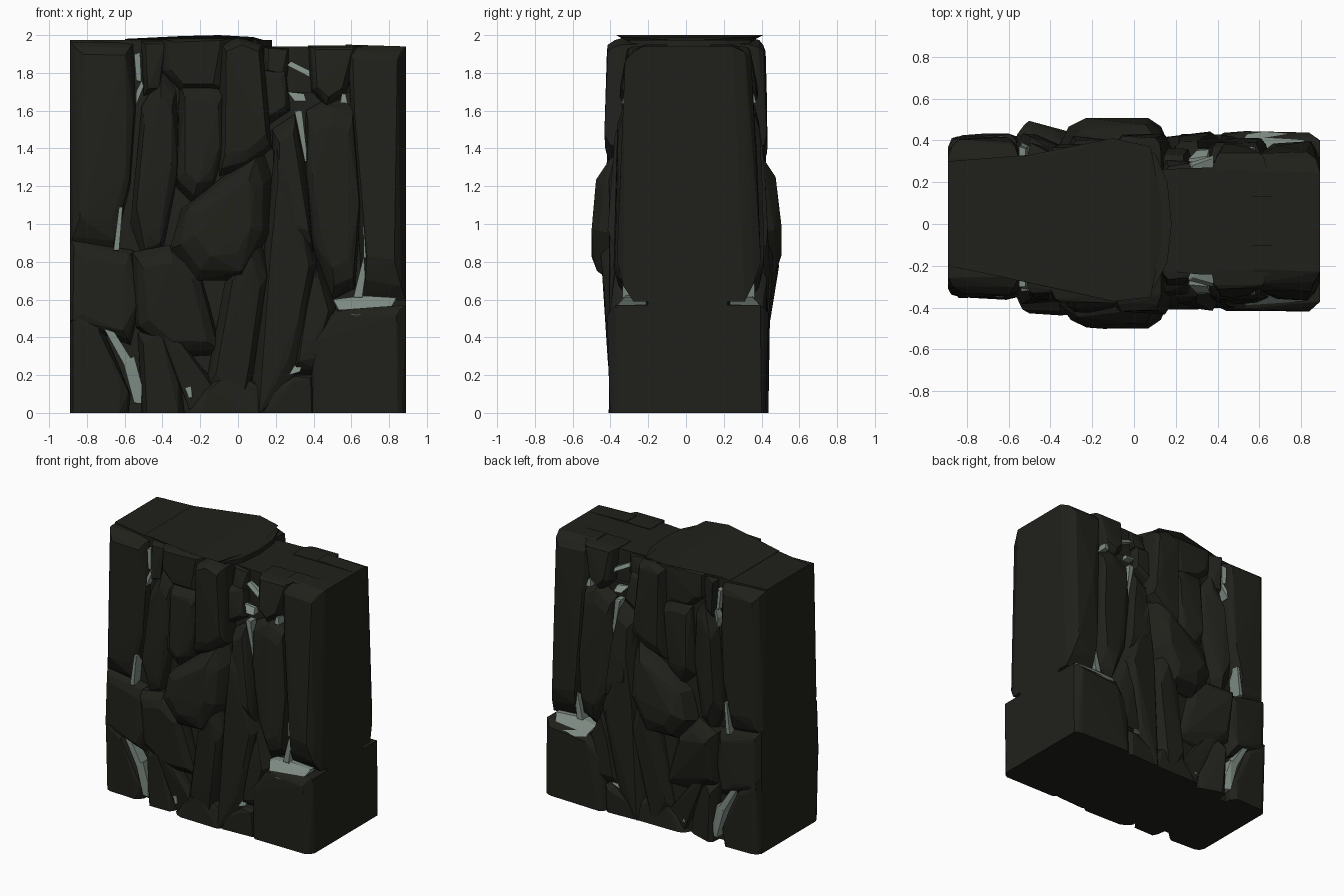
import bpy, bmesh, random
from mathutils import Vector

if "Cube" in bpy.data.objects:
    bpy.data.objects.remove(bpy.data.objects["Cube"])

random.seed(4)


def material(name, col):
    m = bpy.data.materials.new(name)
    m.diffuse_color = (*col, 1)
    m.use_nodes = True
    m.node_tree.nodes["Principled BSDF"].inputs["Base Color"].default_value = m.diffuse_color
    return m


DARK = material("dark_stone", (0.0145, 0.015, 0.011))
PALE = material("pale_seam", (0.21, 0.26, 0.23))
pieces = bpy.data.collections.new("stone_pieces")
bpy.context.scene.collection.children.link(pieces)


def hull_object(name, pts, mat, coll=pieces):
    bm = bmesh.new()
    for p in pts:
        bm.verts.new(p)
    bmesh.ops.convex_hull(bm, input=bm.verts[:])
    bmesh.ops.delete(bm, geom=[v for v in bm.verts if not v.link_faces], context='VERTS')
    bmesh.ops.recalc_face_normals(bm, faces=bm.faces[:])
    me = bpy.data.meshes.new(name)
    bm.to_mesh(me)
    bm.free()
    me.materials.append(mat)
    ob = bpy.data.objects.new(name, me)
    coll.objects.link(ob)
    return ob


def clamp(v):
    return max(0.0, min(1.0, v))


def rock(name, outline, low, high, edge=0.08, inset=0.3, mat=DARK, jit=0.01):
    """Chiselled convex block from an (x, z) outline; low/high = depth at its bottom and top.
    It is made on the front face and repeated on the slightly fuller back face."""
    n = len(outline)
    cx = sum(p[0] for p in outline) / n
    cz = sum(p[1] for p in outline) / n
    z0 = min(p[1] for p in outline)
    z1 = max(p[1] for p in outline)
    j = lambda: random.uniform(-jit, jit)
    for side in ("front", "back"):
        pts = []
        for x, z in outline:
            for k, drop in ((0, None), (0, edge), (inset * 0.4, edge * 0.35), (inset, 0)):
                px = x + (cx - x) * k + (j() if k else 0)
                # stay on the ground, and round the top edge only slightly
                kz = 0 if z < 0.02 else k * 0.4 if z > 1.9 else k
                pz = z + (cz - z) * kz + (j() if kz and z < 1.9 else 0)
                d = low + (high - low) * (pz - z0) / (z1 - z0)
                y = 0.1 if drop is None else d - drop + j()
                if side == "front":
                    pts.append(Vector((px, -y, pz)))
                else:
                    pts.append(Vector((px, y + 0.07 * clamp((-px - .35) / .2) + 0.03 * clamp(px / .4), pz)))
        hull_object(name + "_" + side, pts, mat)


def slab(name, outline, top, coll=pieces):
    return hull_object(name, [Vector((x, y, z)) for x, y in outline for z in (0, top)], DARK, coll)


# Solid cores with the stepped top; the left core collects all the other stones
wall = slab("cliff_wall", [(-.89, -.2), (-.6, -.26), (-.3, -.3), (0, -.33), (.1, -.3), (.16, -.18), (.18, 0),
            (.16, .2), (.1, .34), (0, .37), (-.2, .34), (-.89, .3)], 1.975, bpy.context.scene.collection)
slab("core_right", [(.1, -.22), (.3, -.24), (.6, -.25), (.89, -.2), (.89, .22), (.6, .28), (.1, .26)], 1.94)
slab("backing", [(-.82, -.27), (.82, -.27), (.82, .29), (-.82, .32)], 1.7)
hull_object("crown", [Vector((x, y, z)) for x, y, z in ((-.6, -.26, 1.98), (-.3, -.32, 1.995), (-.1, -.37, 2.0),
            (.08, -.35, 1.99), (.15, 0, 1.97), (.08, .37, 1.99), (-.1, .41, 2.0), (-.3, .35, 1.995),
            (-.6, .31, 1.98), (-.5, 0, 1.8), (0, 0, 1.8))], DARK)

# Upper left columns
rock("column_far_left", [(-.89, .87), (-.66, .85), (-.57, 1.2), (-.54, 1.6), (-.55, 1.96), (-.89, 1.965)], .35, .33, .08)
rock("column_left", [(-.57, 1.0), (-.5, .8), (-.4, .85), (-.31, 1.3), (-.32, 1.73), (-.4, 1.82), (-.51, 1.62)], .38, .36)
rock("crest_left", [(-.5, 1.68), (-.42, 1.7), (-.37, 1.97), (-.51, 1.97)], .35, .33, .06)
rock("crest_middle", [(-.4, 1.8), (-.3, 1.7), (-.08, 1.7), (-.02, 1.99), (-.4, 1.98)], .38, .37, .06)
rock("column_rounded", [(-.33, 1.2), (-.24, 1.11), (-.13, 1.2), (-.07, 1.4), (-.07, 1.7), (-.14, 1.76), (-.31, 1.75)], .42, .39)
rock("column_crown", [(-.1, 1.25), (.05, 1.3), (.18, 1.4), (.11, 1.65), (.13, 1.95), (0, 1.99), (-.1, 1.95)], .43, .41)

# Central bulge and the buttresses below it
rock("bulge", [(-.36, .87), (-.3, 1.08), (-.08, 1.25), (.13, 1.4), (.18, 1.25), (.17, .95), (.02, .7), (-.22, .7)], .52, .45, .13, .42)
rock("buttress_middle", [(-.18, .1), (0, 0), (.08, .2), (.17, .75), (.1, .98), (-.05, .8)], .39, .46)
rock("buttress_right", [(.06, 0), (.28, .1), (.36, .45), (.42, .8), (.3, 1.3), (.2, 1.45), (.14, .9)], .40, .41)
rock("pillar_right", [(.2, .95), (.4, .85), (.36, 1.3), (.3, 1.58), (.18, 1.5)], .42, .36)
rock("slab_diagonal", [(-.46, .51), (-.4, .5), (-.1, .13), (-.02, 0), (-.24, 0), (-.32, .2)], .37, .41, .06)
rock("slab_left_centre", [(-.54, .45), (-.56, .85), (-.36, .89), (-.2, .75), (-.08, .3), (-.35, .3)], .39, .44)

# Lower left blocks
rock("shelf_left", [(-.89, .48), (-.73, .47), (-.57, .36), (-.51, .6), (-.55, .86), (-.89, .92)], .36, .35, .06)
rock("foot_left", [(-.89, 0), (-.58, 0), (-.57, .1), (-.64, .27), (-.74, .5), (-.89, .58)], .34, .35, .05)
rock("foot_centre_left", [(-.51, 0), (-.28, 0), (-.31, .2), (-.42, .52), (-.53, .42)], .37, .38)
rock("foot_middle", [(-.28, 0), (.18, 0), (.12, .14), (-.05, .25), (-.2, .12)], .40, .40, .05)
rock("foot_right", [(.1, 0), (.4, 0), (.4, .2), (.3, .2), (.15, .1)], .39, .40, .04)

# Right side: notch, columns and ledge block
rock("notch_top", [(.13, 1.8), (.26, 1.78), (.28, 1.93), (.14, 1.94)], .29, .26, .05)
rock("notch_column", [(.12, 1.5), (.28, 1.6), (.25, 1.83), (.13, 1.82)], .36, .31)
rock("crest_right", [(.39, 1.7), (.47, 1.62), (.57, 1.68), (.64, 1.945), (.37, 1.945)], .36, .31)
rock("column_right", [(.4, .85), (.5, .6), (.62, .66), (.65, 1.1), (.61, 1.62), (.5, 1.68), (.36, 1.6), (.35, 1.3)], .38, .36)
rock("column_far_right", [(.66, .62), (.89, .59), (.89, 1.94), (.57, 1.95), (.59, 1.7), (.68, 1.4), (.69, 1.05)], .37, .31, .09)
rock("ledge_block", [(.38, 0), (.89, 0), (.89, .57), (.52, .55), (.4, .4)], .40, .41, .04, .2)
rock("ledge_wedge", [(.28, .2), (.42, .2), (.52, .56), (.42, .82), (.36, .6)], .40, .39)


def seam(name, outline, low, high):
    rock(name, outline, low, high, .004, .05, PALE, 0.002)


# Pale seams and ledge surface
seam("ledge_top", [(.5, .6), (.54, .53), (.62, .515), (.8, .535), (.84, .61), (.66, .62)], .415, .32)
seam("seam_ledge", [(.61, .61), (.66, .61), (.69, .84), (.67, .85)], .335, .33)
seam("seam_ledge_upper", [(.665, .82), (.69, .82), (.68, 1.05), (.665, 1.05)], .35, .345)
seam("seam_foot_upper", [(-.74, .5), (-.7, .5), (-.56, .28), (-.6, .25)], .35, .34)
seam("seam_foot_lower", [(-.61, .27), (-.55, .3), (-.51, .15), (-.51, .05), (-.55, .05)], .35, .35)
seam("seam_left", [(-.66, .86), (-.63, .86), (-.61, 1.09), (-.63, 1.09)], .35, .345)
seam("seam_upper_left", [(-.54, 1.63), (-.5, 1.73), (-.51, 1.76), (-.54, 1.7)], .33, .32)
seam("seam_crest_left", [(-.54, 1.76), (-.51, 1.75), (-.52, 1.91), (-.55, 1.9)], .31, .3)
seam("notch_ledge_high", [(.26, 1.84), (.38, 1.78), (.38, 1.81), (.28, 1.86)], .3, .26)
seam("notch_ledge_low", [(.26, 1.7), (.3, 1.65), (.36, 1.65), (.35, 1.69)], .33, .29)
seam("seam_notch", [(.3, 1.6), (.34, 1.6), (.37, 1.33), (.355, 1.33)], .33, .335)
seam("seam_crest_right", [(.54, 1.64), (.58, 1.64), (.57, 1.69), (.55, 1.69)], .34, .33)
seam("seam_base_right", [(.27, .2), (.33, .22), (.34, .26), (.3, .25)], .39, .37)
seam("seam_base_left", [(-.28, .13), (-.26, .08), (-.24, .08), (-.25, .14)], .385, .38)

# Fuse every stone into one continuous wall, keeping both materials
mod = wall.modifiers.new("fuse", 'BOOLEAN')
mod.operation = 'UNION'
mod.operand_type = 'COLLECTION'
mod.collection = pieces
mod.solver = 'EXACT'
mod.material_mode = 'TRANSFER'
fused = bpy.data.meshes.new_from_object(wall.evaluated_get(bpy.context.evaluated_depsgraph_get()))
wall.modifiers.clear()
wall.data = fused
for ob in list(pieces.objects):
    bpy.data.objects.remove(ob)
bpy.data.collections.remove(pieces)
